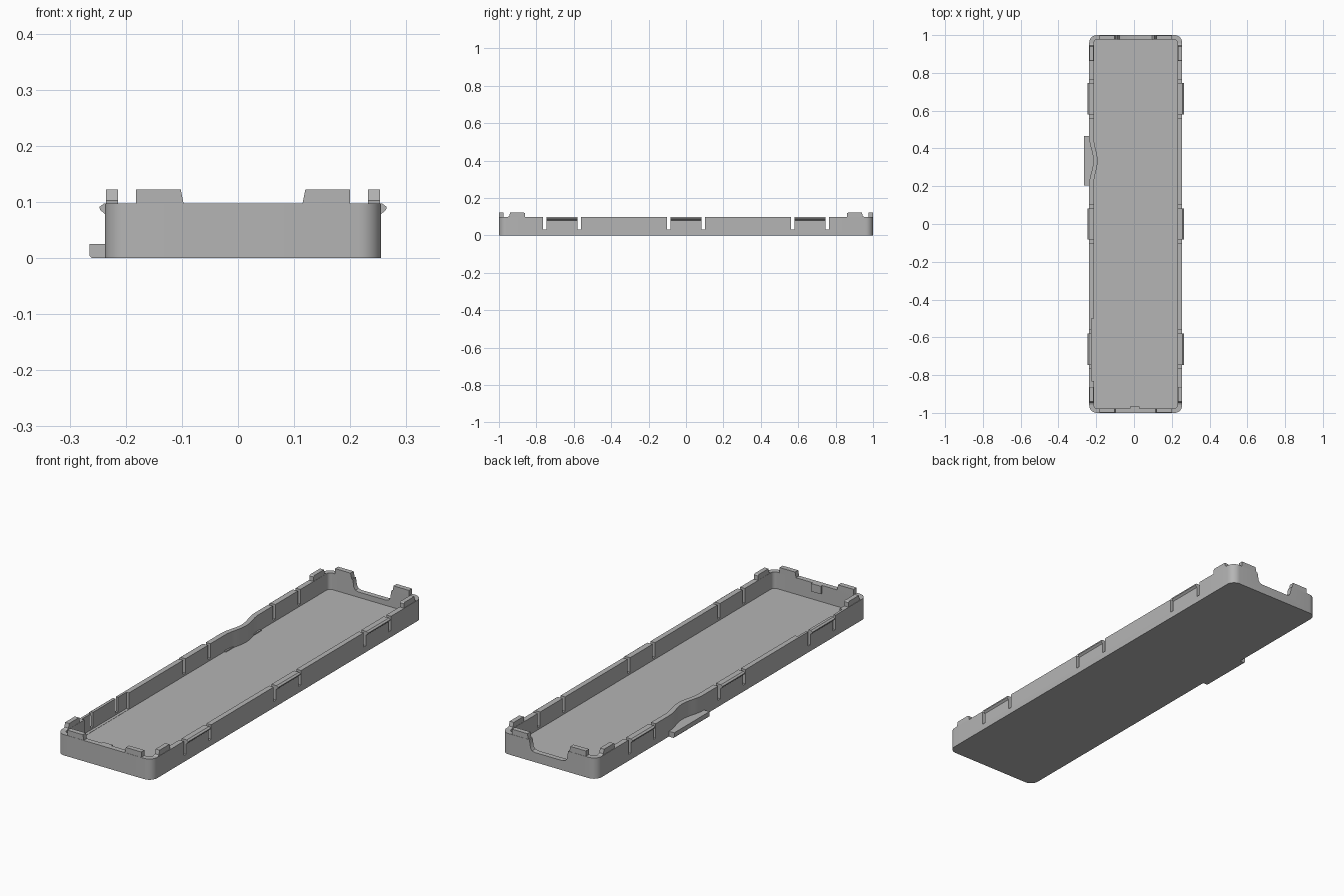
import bpy
import bmesh
from math import cos, sin, pi, radians

old = bpy.data.objects.get("Cube")
if old:
    bpy.data.objects.remove(old, do_unlink=True)

CX, HALF_W, RIM, TAB_TOP, WALL = 0.009, 0.246, 0.097, 0.122, 0.024

grey = bpy.data.materials.new("plastic grey")
grey.use_nodes = True
colour = (0.46, 0.46, 0.46, 1)
grey.diffuse_color = colour
grey.node_tree.nodes["Principled BSDF"].inputs["Base Color"].default_value = colour


def prism(name, points, axis, lo, hi):
    """Extrude a 2D outline along an axis; outline uses the other two axes in order."""
    bm = bmesh.new()

    def place(p, t):
        co = list(p)
        co.insert("xyz".index(axis), t)
        return bm.verts.new(co)

    low = [place(p, lo) for p in points]
    high = [place(p, hi) for p in points]
    bm.faces.new(low)
    bm.faces.new(high)
    for i in range(len(points)):
        j = (i + 1) % len(points)
        bm.faces.new((low[i], low[j], high[j], high[i]))
    bmesh.ops.recalc_face_normals(bm, faces=bm.faces)
    mesh = bpy.data.meshes.new(name)
    bm.to_mesh(mesh)
    bm.free()
    obj = bpy.data.objects.new(name, mesh)
    bpy.context.collection.objects.link(obj)
    mesh.materials.append(grey)
    return obj


def box(name, x0, x1, y0, y1, z0, z1):
    return prism(name, [(x0, y0), (x1, y0), (x1, y1), (x0, y1)], "z", z0, z1)


def outline(inset, radius, dent):
    """Rounded rectangle whose right-hand wall bows inward at the finger recess."""
    w, h = HALF_W - inset - radius, 1 - inset - radius
    pts = []
    for k, (sx, sy) in enumerate([(1, 1), (-1, 1), (-1, -1), (1, -1)]):
        for s in range(9):
            a = (k + s / 8) * pi / 2
            pts.append((CX + sx * w + radius * cos(a), sy * h + radius * sin(a)))
        if k == 1:
            for s in range(21):
                t = 1 - s / 10
                pts.append((CX - HALF_W + inset + dent * (1 + cos(pi * t)) / 2,
                            0.335 + 0.125 * t))
    return pts


def cut(target, cutter):
    cutter.hide_render = True
    mod = target.modifiers.new("cut", "BOOLEAN")
    mod.operation, mod.solver, mod.object = "DIFFERENCE", "EXACT", cutter
    bpy.context.view_layer.objects.active = target
    bpy.ops.object.modifier_apply(modifier=mod.name)
    bpy.data.objects.remove(cutter, do_unlink=True)


# Open tray with a bowed finger recess
tray = prism("tray", outline(0, 0.04, 0.022), "z", 0, RIM)
cut(tray, prism("cavity_cutter", outline(WALL, 0.018, 0.02), "z", 0.02, 0.2))

# Thinner stretch of side wall near the front
cut(tray, box("thin_wall_cutter", -0.226, -0.2, -0.83, -0.5, 0.021, 0.2))

# Slots either side of each spring clip
CLIPS = (-0.663, 0, 0.663)
for clip_y in CLIPS:
    for side in (-1, 1):
        y = clip_y + side * 0.092
        cut(tray, box("slot_cutter", -0.3, 0.3, y - 0.009, y + 0.009, 0.03, 0.2))

# Cable notch in the back wall, with eased lower corners
half_notch = [(0.11, 0.15), (0.098, 0.085), (0.094, 0.06), (0.086, 0.049), (0.072, 0.045)]
notch = [(CX + x, z) for x, z in half_notch] + [(CX - x, z) for x, z in reversed(half_notch)]
cut(tray, prism("notch_cutter", notch, "y", 0.95, 1.05))

# Snap hooks on the clips
for side, word in ((-1, "right"), (1, "left")):
    wall = CX + side * HALF_W
    hook = [(wall - side * 0.01, 0.078), (wall, 0.078), (wall + side * 0.009, 0.086),
            (wall + side * 0.01, 0.091), (wall + side * 0.002, RIM), (wall - side * 0.01, RIM)]
    for clip_y in CLIPS:
        prism(f"{word}_hook", hook, "y", clip_y - 0.083, clip_y + 0.083)

# Locating tabs on both sides of every corner
for sy, end in ((-1, "front"), (1, "back")):
    for sx, word in ((-1, "right"), (1, "left")):
        tab = [(CX + sx * x, z) for x, z in
               ((0.191, 0.09), (0.191, TAB_TOP), (0.111, TAB_TOP), (0.106, RIM), (0.105, 0.09))]
        prism(f"{end}_{word}_end_tab", tab, "y", sy * 0.976, sy * 0.999)
        outer = CX + sx * (HALF_W - 0.002)
        tab = [(sy * y, z) for y, z in
               ((0.862, 0.09), (0.862, 0.118), (0.868, TAB_TOP), (0.94, TAB_TOP),
                (0.945, RIM + 0.005), (0.955, RIM), (0.955, 0.09))]
        prism(f"{end}_{word}_side_tab", tab, "x", outer - sx * 0.021, outer)

# Small rib inside the front wall
box("front_rib", -0.02, 0.03, -0.98, -0.966, 0.06, RIM)

# Foot ledge under the finger recess, with an eased lower edge
ledge = [(-0.205, 0), (-0.261, 0), (-0.265, 0.004), (-0.265, 0.025), (-0.205, 0.025)]
prism("finger_ledge", ledge, "y", 0.205, 0.465)

# Smooth the rounded corners while keeping edges crisp
bpy.ops.object.select_all(action="DESELECT")
for obj in bpy.context.collection.objects:
    if obj.type == "MESH" and grey.name in obj.data.materials:
        obj.select_set(True)
bpy.context.view_layer.objects.active = tray
bpy.ops.object.shade_smooth_by_angle(angle=radians(30))
